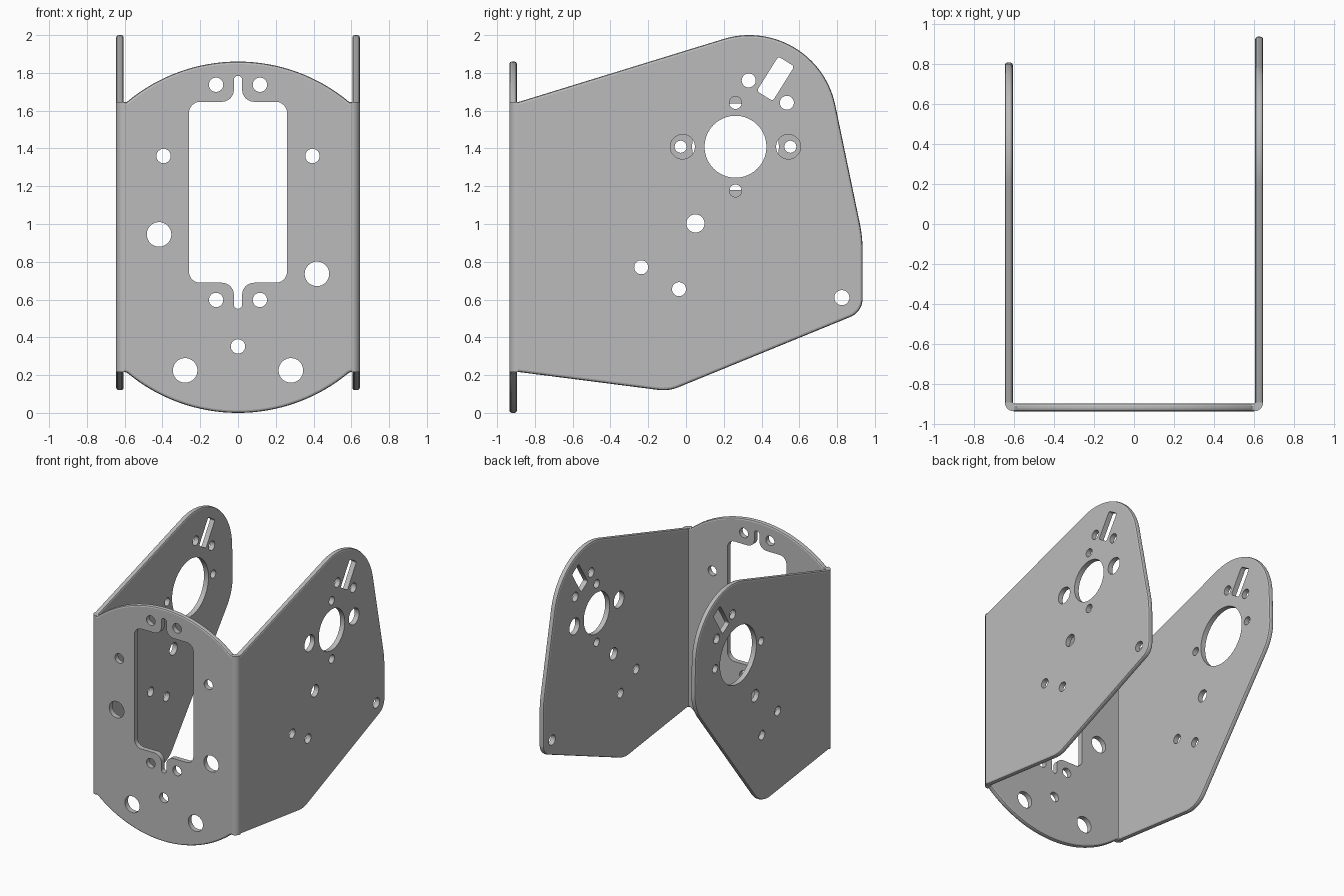
import bpy, bmesh, math
from mathutils import Vector
from mathutils.geometry import convex_hull_2d

if "Cube" in bpy.data.objects:
    bpy.data.objects.remove(bpy.data.objects["Cube"])

metal = bpy.data.materials.new("grey_metal")
metal.use_nodes = True
metal.diffuse_color = (0.5, 0.5, 0.5, 1)
metal.node_tree.nodes["Principled BSDF"].inputs["Base Color"].default_value = (0.5, 0.5, 0.5, 1)

THICK, EDGE = 0.04, 0.013
HALF_X, FRONT_Y = 0.645, -0.935
BEND = 0.045                      # outer bend radius
LOW, HIGH = 0.217, 1.645          # height range of the bends
SEAM_X, SEAM_Y = HALF_X - BEND, FRONT_Y + BEND


def arc(cx, cy, r, start, end, n=16):
    angles = [math.radians(start + (end - start) * i / n) for i in range(n + 1)]
    return [(cx + r * math.cos(a), cy + r * math.sin(a)) for a in angles]


def circle(cx, cy, r):
    return arc(cx, cy, r, 0, 360, 40)[:-1]


def add_prism(bm, outline, place, w0, w1):
    """Extrude a 2D outline between two depths."""
    low = [bm.verts.new(place(u, v, w0)) for u, v in outline]
    high = [bm.verts.new(place(u, v, w1)) for u, v in outline]
    bm.faces.new(low)
    bm.faces.new(high)
    for i in range(len(low)):
        j = (i + 1) % len(low)
        bm.faces.new((low[i], low[j], high[j], high[i]))


def make_object(name, bm):
    bmesh.ops.recalc_face_normals(bm, faces=bm.faces)
    mesh = bpy.data.meshes.new(name)
    bm.to_mesh(mesh)
    bm.free()
    obj = bpy.data.objects.new(name, mesh)
    bpy.context.collection.objects.link(obj)
    mesh.materials.append(metal)
    return obj


def make_plate(name, outline, holes, place, rounded):
    """Sheet with rounded outer edges and sharp cut holes."""
    bm = bmesh.new()
    add_prism(bm, outline, place, 0, THICK)
    bmesh.ops.remove_doubles(bm, verts=bm.verts, dist=0.0005)
    bmesh.ops.recalc_face_normals(bm, faces=bm.faces)
    edges = [e for e in bm.edges if rounded(e)]
    bmesh.ops.bevel(bm, geom=edges, offset=EDGE, segments=2, profile=0.5,
                    affect='EDGES', clamp_overlap=False)
    obj = make_object(name, bm)
    bpy.context.view_layer.objects.active = obj
    if holes:
        bm = bmesh.new()
        for hole in holes:
            add_prism(bm, hole, place, -THICK, 2 * THICK)
        bmesh.ops.remove_doubles(bm, verts=bm.verts, dist=0.0005)
        cutter = make_object(name + "_cutter", bm)
        cutter.hide_render = True
        mod = obj.modifiers.new("holes", 'BOOLEAN')
        mod.operation, mod.solver, mod.object = 'DIFFERENCE', 'EXACT', cutter
        bpy.ops.object.modifier_apply(modifier=mod.name)
        bpy.data.objects.remove(cutter)
    bpy.ops.object.select_all(action='DESELECT')
    obj.select_set(True)
    bpy.ops.object.shade_smooth_by_angle(angle=math.radians(20))
    return obj


def rim_test(axis, seam):
    """Picks the outline edges of both faces, leaving the bend seam sharp."""
    other = 1 - axis

    def test(e):
        d = e.verts[0].co - e.verts[1].co
        at_seam = all(abs(abs(v.co[axis]) - abs(seam)) < 1e-4 and
                      v.co[axis] * seam > 0 or
                      (axis == 0 and abs(abs(v.co[0]) - seam) < 1e-4)
                      for v in e.verts)
        return abs(d[other]) < 1e-5 and not at_seam
    return test


# Front plate: rounded top and bottom, servo window with keyed notches
front_outline = ([(SEAM_X, LOW), (SEAM_X, HIGH)] + arc(0, 0.943, 0.917, 50, 130, 32)
                 + [(-SEAM_X, HIGH), (-SEAM_X, LOW)]
                 + arc(0, 0.917, 0.917, 230.3, 309.7, 32))
quarter = (arc(0.2, 0.419, 0.06, 0, 90, 8) + arc(0.085, 0.542, 0.063, 270, 180, 8)
           + arc(0, 0.595, 0.022, 0, 90, 6))
upper = quarter + [(-x, z) for x, z in reversed(quarter[:-1])]
window = [(x, z + 1.168) for x, z in upper + [(-x, -z) for x, z in upper]]
front_holes = [window, circle(-0.418, 0.945, 0.065), circle(0.418, 0.736, 0.065),
               circle(0, 0.352, 0.038)]
for s in (-1, 1):
    front_holes += [circle(s * 0.394, 1.36, 0.038), circle(s * 0.28, 0.225, 0.065),
                    circle(s * 0.116, 1.737, 0.038), circle(s * 0.116, 0.598, 0.038)]
make_plate("front_plate", front_outline, front_holes,
           lambda u, v, w: Vector((u, FRONT_Y + w, v)), rim_test(0, SEAM_X))

# Tilted slot shared by both side plates
slot = []
for sx, sy, start in ((1, 1, 0), (-1, 1, 90), (-1, -1, 180), (1, -1, 270)):
    slot += arc(sx * 0.093, sy * 0.035, 0.015, start, start + 90, 4)
tilt = math.radians(58)
slot = [(0.474 + x * math.cos(tilt) - y * math.sin(tilt),
         1.769 + x * math.sin(tilt) + y * math.cos(tilt)) for x, y in slot]

# Side plates: outlines wrap around a few corner arcs
shared_outline = ([(SEAM_Y, LOW), (SEAM_Y, HIGH)] + arc(0.335, 1.535, 0.465, 0, 120, 40)
                  + arc(-0.12, 0.33, 0.21, 250, 330, 24))
shared_holes = [slot, circle(0.05, 1.003, 0.048), circle(-0.237, 0.771, 0.037),
                circle(-0.037, 0.655, 0.037), circle(0.332, 1.76, 0.037),
                circle(0.534, 1.642, 0.037)]
HUB_Y, HUB_Z = 0.262, 1.409
left_extra = arc(0.235, 0.86, 0.7, 0, 13, 6) + arc(0.83, 0.605, 0.105, 285, 360, 12)
right_extra = arc(0.447, 1.3, 0.36, 310, 370, 20)
left_holes = [circle(HUB_Y, HUB_Z, 0.164), circle(0.825, 0.61, 0.04)]
right_holes = [circle(HUB_Y, HUB_Z, 0.23)]
for s in (-1, 1):
    left_holes += [circle(HUB_Y + s * 0.28, HUB_Z, 0.065),
                   circle(HUB_Y, HUB_Z + s * 0.233, 0.033)]
    right_holes += [circle(HUB_Y + s * 0.29, HUB_Z, 0.032)]

for name, side, extra, holes in (("left", 1, left_extra, left_holes),
                                 ("right", -1, right_extra, right_holes)):
    points = [Vector(p) for p in shared_outline + extra]
    outline = [tuple(points[i]) for i in convex_hull_2d(points)]
    make_plate(name + "_side_plate", outline, shared_holes + holes,
               lambda u, v, w: Vector((side * (HALF_X - w), u, v)), rim_test(1, SEAM_Y))

    # Quarter-round bend joining this side to the front
    ring = arc(SEAM_X, SEAM_Y, BEND, 270, 360, 8) + arc(SEAM_X, SEAM_Y, BEND - THICK, 360, 270, 8)
    bm = bmesh.new()
    add_prism(bm, ring, lambda u, v, w: Vector((side * u, v, w)), LOW, HIGH)
    bend = make_object(name + "_bend", bm)
    bpy.context.view_layer.objects.active = bend
    bpy.ops.object.select_all(action='DESELECT')
    bend.select_set(True)
    bpy.ops.object.shade_smooth_by_angle(angle=math.radians(20))
